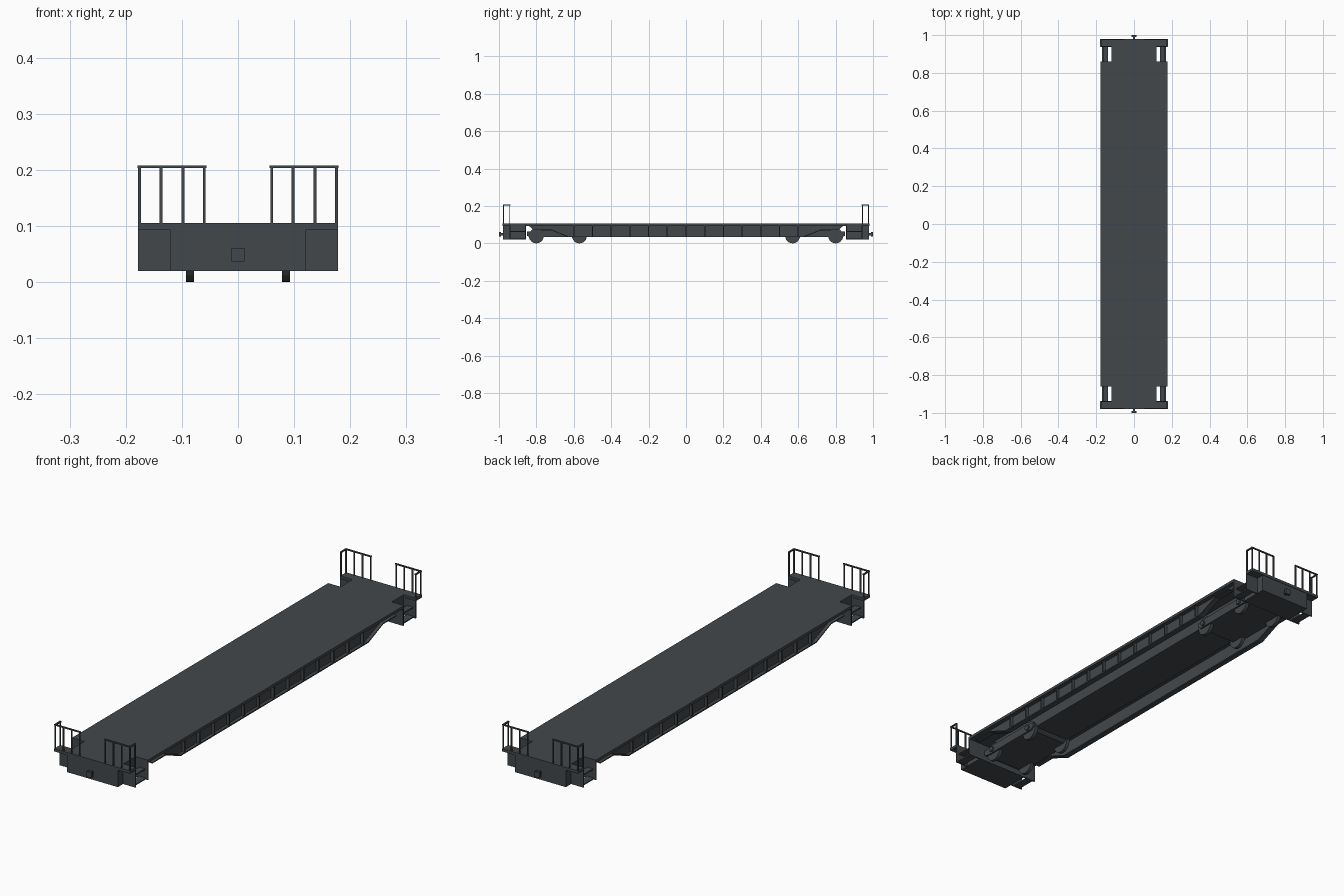
import bpy, bmesh, math

if "Cube" in bpy.data.objects:
    bpy.data.objects.remove(bpy.data.objects["Cube"])

mat = bpy.data.materials.new("dark grey paint")
mat.diffuse_color = (0.055, 0.064, 0.070, 1)
mat.use_nodes = True
mat.node_tree.nodes["Principled BSDF"].inputs["Base Color"].default_value = mat.diffuse_color


def finish(name, bm):
    bmesh.ops.recalc_face_normals(bm, faces=bm.faces[:])
    me = bpy.data.meshes.new(name)
    bm.to_mesh(me)
    bm.free()
    me.materials.append(mat)
    ob = bpy.data.objects.new(name, me)
    bpy.context.collection.objects.link(ob)
    return ob


def add_box(bm, x0, x1, y0, y1, z0, z1):
    vs = bmesh.ops.create_cube(bm, size=1)["verts"]
    for v in vs:
        v.co = ((x0 + x1) / 2 + v.co.x * (x1 - x0),
                (y0 + y1) / 2 + v.co.y * (y1 - y0),
                (z0 + z1) / 2 + v.co.z * (z1 - z0))


def boxes(name, items):
    bm = bmesh.new()
    for it in items:
        add_box(bm, *it)
    return finish(name, bm)


def profile(name, pts, x0, x1):
    """Extrude a (y, z) outline across x."""
    bm = bmesh.new()
    f = bm.faces.new([bm.verts.new((x0, y, z)) for y, z in pts])
    r = bmesh.ops.extrude_face_region(bm, geom=[f])
    for v in r["geom"]:
        if isinstance(v, bmesh.types.BMVert):
            v.co.x = x1
    return finish(name, bm)


def disc(name, x0, x1, y, z, r, n=24):
    return profile(name, [(y + r * math.cos(2 * math.pi * i / n),
                           z + r * math.sin(2 * math.pi * i / n)) for i in range(n)], x0, x1)


W, TOP = 0.178, 0.105

# deck: wide main part, narrow necks beside the step wells, wide end platforms
boxes("deck", [(-W, W, -0.86, 0.86, 0.093, TOP)])
boxes("centre_sill", [(-0.085, 0.085, -0.8, 0.8, 0.045, 0.093)])

for s in (-1, 1):
    # side sill web, fish-belly outline
    half = [(0.63, 0.035), (0.73, 0.076), (0.82, 0.076), (0.84, 0.093)]
    outline = half + [(-y, z) for y, z in reversed(half)]
    profile("side_sill", outline, s * 0.152, s * 0.158)
    # bottom flange and its sloped ends
    boxes("sill_flange", [(min(s * .148, s * .172), max(s * .148, s * .172), -0.63, 0.63, 0.033, 0.038)])
    for e in (-1, 1):
        profile("sloped_flange", [(e * .63, .033), (e * .73, .074), (e * .82, .074),
                                  (e * .82, .078), (e * .73, .078), (e * .63, .038)],
                s * .148, s * .172)
    # vertical stiffening ribs
    boxes("sill_ribs", [(min(s * .156, s * .171), max(s * .156, s * .171),
                         y - .003, y + .003, .036, .094)
                        for y in [-0.6 + 0.1 * i for i in range(13)]])

for e in (-1, 1):
    def yb(x0, x1, a, b, z0, z1):
        return (x0, x1, min(e * a, e * b), max(e * a, e * b), z0, z1)

    # end block and platform
    boxes("end_block", [yb(-.12, .12, .855, .978, .02, TOP)])
    boxes("end_platform", [yb(-W, W, .94, .98, .093, TOP)])

    # coupler with flared tip
    boxes("coupler_shank", [yb(-.005, .005, .975, .992, .042, .056)])
    boxes("coupler_head", [yb(-.012, .012, .99, 1.0, .037, .061)])

    for s in (-1, 1):
        def bx(a, b, y0, y1, z0, z1):
            return yb(min(s * a, s * b), max(s * a, s * b), y0, y1, z0, z1)

        # steps: side plates and two treads
        boxes("step_plates", [bx(.12, W, .938, .943, .02, .095),
                              bx(.12, W, .855, .86, .02, .095)])
        boxes("step_treads", [bx(.137, .17, .857, .941, .022, .027),
                              bx(.137, .165, .857, .941, .06, .065)])

        # railing: end posts, return post and top rails
        t = .0025
        posts = [bx(x - t, x + t, .974, .979, TOP - .01, .207) for x in (.06, .098, .137, .1755)]
        posts.append(bx(.173, W, .94, .945, TOP - .01, .207))
        boxes("railing_posts", posts)
        boxes("railing_top", [bx(.056, .179, .9735, .9795, .203, .208),
                              bx(.1725, .179, .939, .977, .203, .208)])

    # bogie frame, bolster pivot
    profile("bogie_frame", [(e * y, z) for y, z in
            ((.535, .045), (.55, .033), (.83, .033), (.85, .04), (.85, .062),
             (.79, .068), (.59, .068), (.535, .06))], -.1, .1)
    boxes("bogie_pivot", [yb(-.06, .06, .64, .73, .06, .094)])

    # wheels, axles and axle boxes
    for y in (.57, .8):
        disc("axle", -.09, .09, e * y, .04, .008, 12)
        for s in (-1, 1):
            disc("wheel", s * .078, s * .093, e * y, .04, .04)
            disc("axle_box", s * .098, s * .108, e * y, .048, .011, 12)
